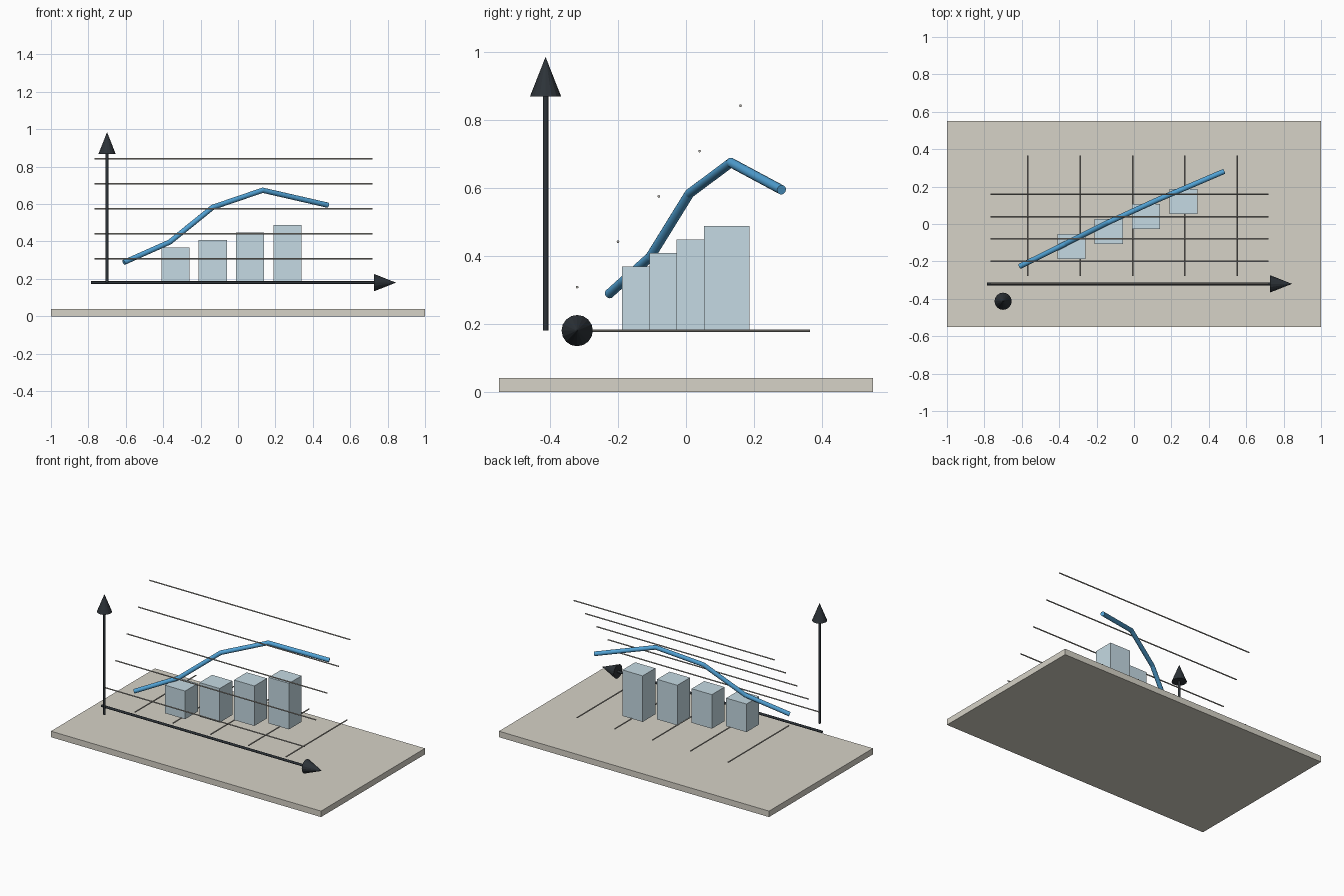
import bpy
import bmesh
from mathutils import Matrix, Vector

cube = bpy.data.objects.get("Cube")
if cube:
    bpy.data.objects.remove(cube, do_unlink=True)


def material(name, rgb):
    mat = bpy.data.materials.new(name)
    mat.use_nodes = True
    colour = (*rgb, 1)
    mat.diffuse_color = colour
    mat.node_tree.nodes["Principled BSDF"].inputs["Base Color"].default_value = colour
    return mat


STONE = material("warm grey", (0.67, 0.645, 0.57))
BAR = material("pale blue grey", (0.56, 0.70, 0.77))
BLUE = material("trend blue", (0.085, 0.37, 0.68))
DARK = material("charcoal", (0.026, 0.033, 0.04))
WIRE = material("wire grey", (0.44, 0.42, 0.38))


def finish(name, bm, mat):
    mesh = bpy.data.meshes.new(name)
    bm.to_mesh(mesh)
    bm.free()
    mesh.materials.append(mat)
    obj = bpy.data.objects.new(name, mesh)
    bpy.context.collection.objects.link(obj)
    return obj


def box(name, low, high, mat):
    low, high = Vector(low), Vector(high)
    bm = bmesh.new()
    place = Matrix.Translation((low + high) / 2) @ Matrix.Diagonal((*(high - low), 1))
    bmesh.ops.create_cube(bm, size=1, matrix=place)
    return finish(name, bm, mat)


def add_rod(bm, start, end, r1, r2, sides):
    start, end = Vector(start), Vector(end)
    axis = end - start
    turn = axis.to_track_quat("Z", "Y").to_matrix().to_4x4()
    bmesh.ops.create_cone(bm, cap_ends=True, segments=sides, radius1=r1, radius2=r2,
                          depth=axis.length, matrix=Matrix.Translation((start + end) / 2) @ turn)


def rod(name, start, end, radius, mat, tip=None, sides=16):
    bm = bmesh.new()
    add_rod(bm, start, end, radius, radius if tip is None else tip, sides)
    return finish(name, bm, mat)


# Base slab
box("base", (-1, -0.55, 0), (1, 0.55, 0.04), STONE)

# Axis arrows
FLOOR = 0.18
for name, start, neck, tip in (
        ("vertical_axis", (-0.7, -0.413, FLOOR), (-0.7, -0.413, 0.868), (-0.7, -0.413, 0.985)),
        ("horizontal_axis", (-0.785, -0.32, FLOOR), (0.728, -0.32, FLOOR), (0.845, -0.32, FLOOR))):
    rod(name + "_shaft", start, neck, 0.008, DARK)
    rod(name + "_head", neck, tip, 0.046, DARK, tip=0)

# Bars, stepping back and up
for i in range(4):
    x, y = -0.335 + 0.2 * i, -0.121 + 0.0803 * i
    box(f"bar_{i + 1}", (x - 0.075, y - 0.067, FLOOR),
        (x + 0.075, y + 0.067, 0.368 + 0.04 * i), BAR)

# Grid wires: rising level lines and floor lines
for i in range(5):
    y, z = -0.32 + 0.12 * i, 0.308 + 0.1333 * i
    rod(f"level_wire_{i + 1}", (-0.767, y, z), (0.718, y, z), 0.004, WIRE, sides=8)
    x = -0.567 + 0.2795 * i
    rod(f"floor_wire_{i + 1}", (x, -0.278, FLOOR), (x, 0.365, FLOOR), 0.004, WIRE, sides=8)

# Trend line with rounded joints
path = [(-0.61, -0.226, 0.288), (-0.365, -0.105, 0.397), (-0.135, 0.01, 0.583),
        (0.132, 0.132, 0.674), (0.481, 0.281, 0.594)]
bm = bmesh.new()
for a, b in zip(path, path[1:]):
    add_rod(bm, a, b, 0.014, 0.014, 16)
for p in path[1:-1]:
    bmesh.ops.create_uvsphere(bm, u_segments=16, v_segments=8, radius=0.014,
                              matrix=Matrix.Translation(p))
trend = finish("trend_line", bm, BLUE)
bpy.ops.object.select_all(action="DESELECT")
trend.select_set(True)
bpy.context.view_layer.objects.active = trend
bpy.ops.object.shade_smooth_by_angle()
